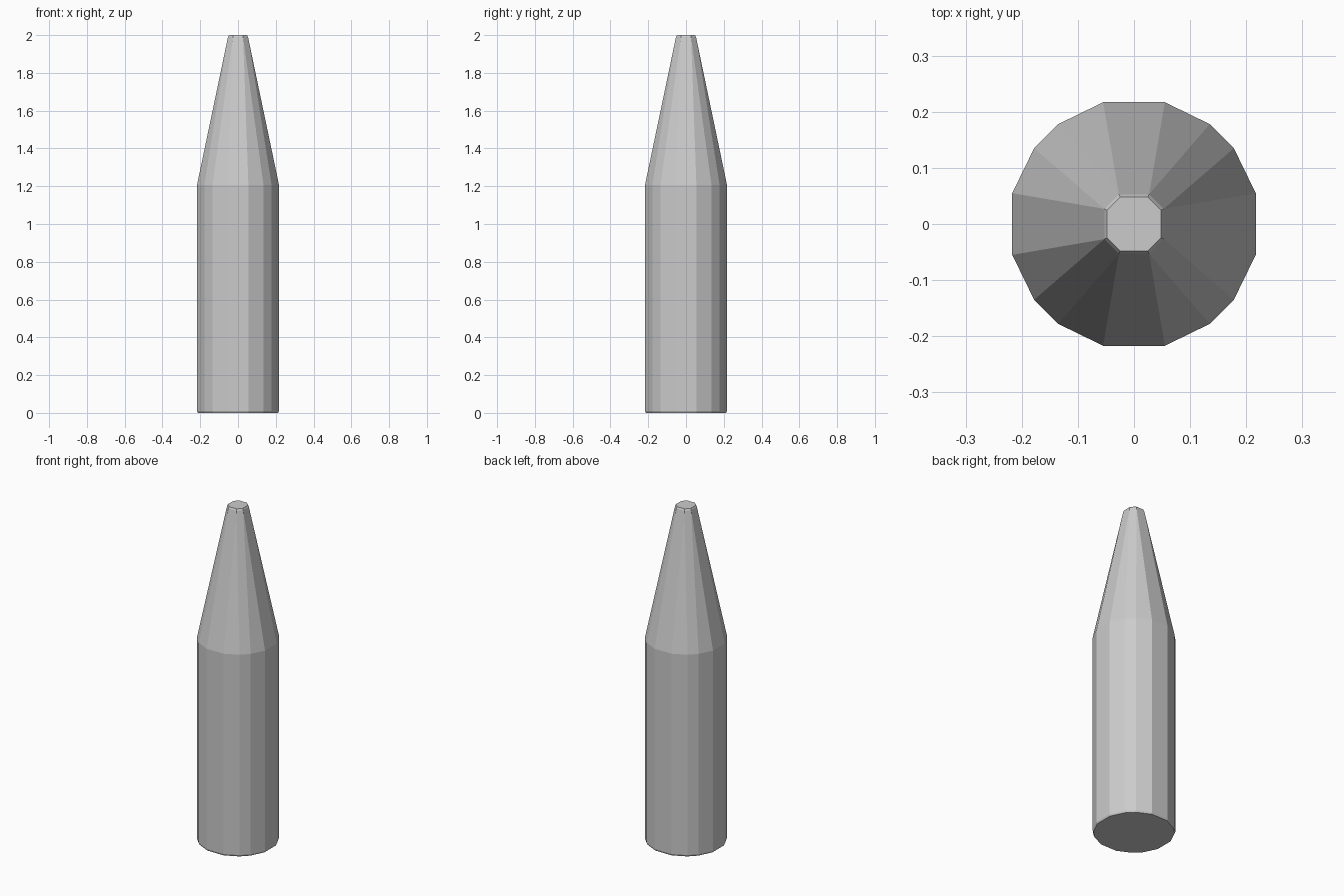
import bpy, bmesh

if "Cube" in bpy.data.objects:
    bpy.data.objects.remove(bpy.data.objects["Cube"])

# One quadrant of each cross-section, going from +x towards +y
BODY = [(0.217, 0.055), (0.178, 0.135), (0.135, 0.178), (0.055, 0.217)]
TIP = [(0.053, 0.027), (0.053, 0.027), (0.027, 0.053), (0.027, 0.053)]


def ring(bm, quadrant, scale, z):
    """Rotate the quadrant four times to close the outline."""
    pts = list(quadrant)
    verts = []
    for _ in range(4):
        verts += [bm.verts.new((x * scale, y * scale, z)) for x, y in pts]
        pts = [(-y, x) for x, y in pts]
    return verts


bm = bmesh.new()
# Bevelled base, straight body, tapered nose, bevelled flat tip
rings = [ring(bm, q, s, z) for q, s, z in (
    (BODY, 0.98, 0.0), (BODY, 1.0, 0.01), (BODY, 1.0, 1.207),
    (TIP, 1.0, 1.99), (TIP, 0.91, 2.0))]
for low, high in zip(rings, rings[1:]):
    for i in range(16):
        j = (i + 1) % 16
        bm.faces.new((low[i], low[j], high[j], high[i]))
bm.faces.new(rings[0][::-1])
bm.faces.new(rings[-1])

# Doubled tip corners collapse, turning 16 sides into 8
bmesh.ops.remove_doubles(bm, verts=bm.verts, dist=0.0005)
bmesh.ops.recalc_face_normals(bm, faces=bm.faces)

mesh = bpy.data.meshes.new("tapered_shaft")
bm.to_mesh(mesh)
bm.free()
bpy.context.collection.objects.link(bpy.data.objects.new("tapered_shaft", mesh))
